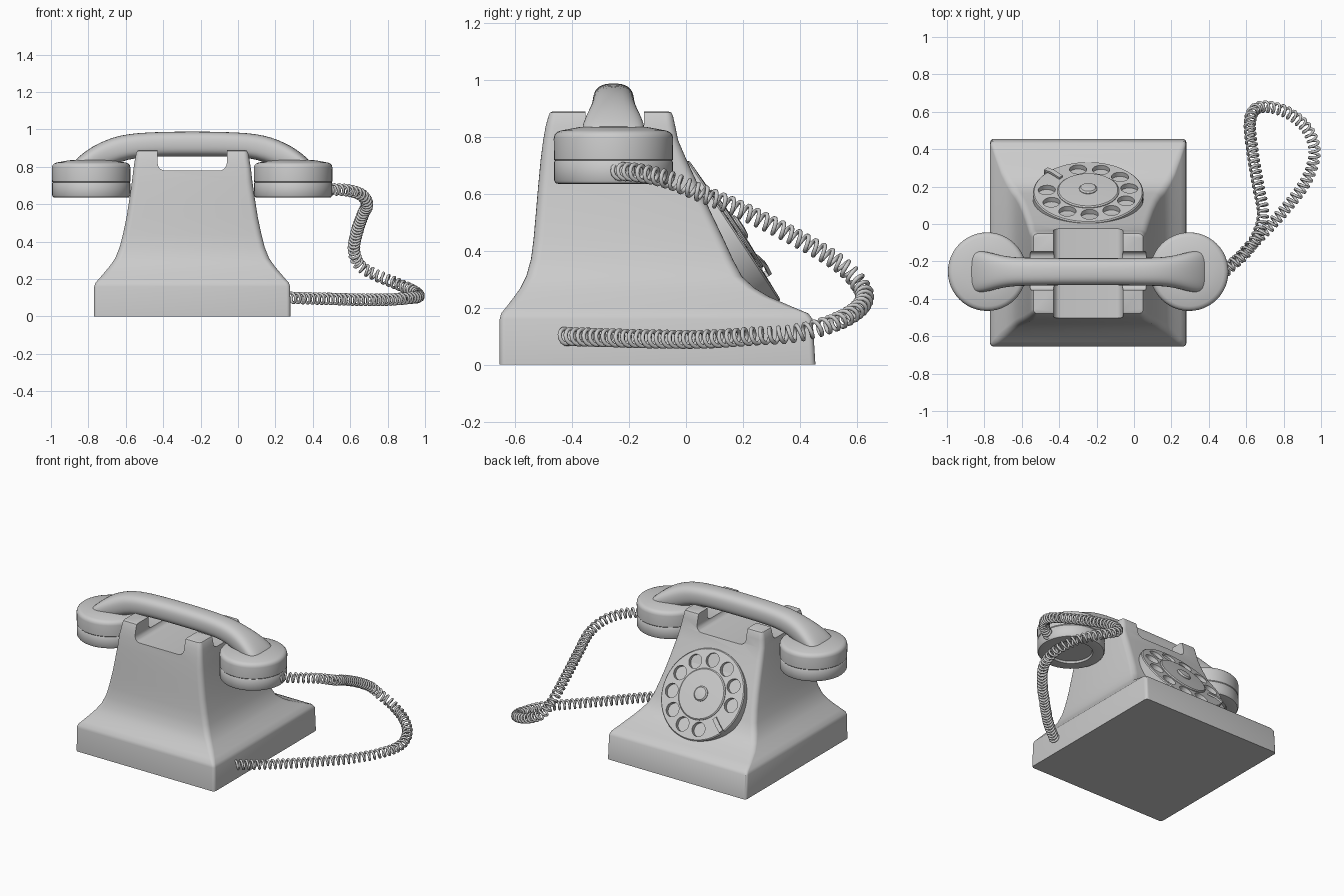
import bpy, bmesh
from math import sin, cos, pi, radians, copysign
from mathutils import Matrix, Vector

if "Cube" in bpy.data.objects:
    bpy.data.objects.remove(bpy.data.objects["Cube"])

CX, HY = -0.245, -0.255   # body centre in x, handset line in y


def finish(name, bm, smooth=35):
    bmesh.ops.recalc_face_normals(bm, faces=bm.faces)
    ob = bpy.data.objects.new(name, bpy.data.meshes.new(name))
    bm.to_mesh(ob.data)
    bm.free()
    bpy.context.collection.objects.link(ob)
    shade(ob, smooth)
    return ob


def shade(ob, angle=35):
    bpy.ops.object.select_all(action='DESELECT')
    bpy.context.view_layer.objects.active = ob
    ob.select_set(True)
    bpy.ops.object.shade_smooth_by_angle(angle=radians(angle))


def loft(name, rings, smooth=35):
    bm = bmesh.new()
    rows = [[bm.verts.new(p) for p in r] for r in rings]
    n = len(rows[0])
    for a, b in zip(rows, rows[1:]):
        for i in range(n):
            bm.faces.new((a[i], a[(i + 1) % n], b[(i + 1) % n], b[i]))
    bm.faces.new(rows[0])
    bm.faces.new(rows[-1])
    return finish(name, bm, smooth)


def lathe(name, profile, matrix, n=48):
    rings = [[matrix @ Vector((r * cos(2 * pi * i / n), r * sin(2 * pi * i / n), z))
              for i in range(n)] for r, z in profile]
    return loft(name, rings)


def rounded_rect(z, hx, y0, y1, r, k=5):
    pts = []
    corners = ((hx - r, y1 - r), (r - hx, y1 - r), (r - hx, y0 + r), (hx - r, y0 + r))
    for c, (x, y) in enumerate(corners):
        for i in range(k + 1):
            a = (c + i / k) * pi / 2
            pts.append((CX + x + r * cos(a), y + r * sin(a), z))
    return pts


def cut(ob, cutter):
    cutter.hide_render = True
    m = ob.modifiers.new("cut", 'BOOLEAN')
    m.object, m.solver = cutter, 'EXACT'
    bpy.context.view_layer.objects.active = ob
    bpy.ops.object.modifier_apply(modifier=m.name)
    bpy.data.objects.remove(cutter)


def rounded_box(name, centre, size, r):
    bm = bmesh.new()
    bmesh.ops.create_cube(bm, size=1, matrix=Matrix.Translation(centre) @ Matrix.Diagonal((*size, 1)))
    bmesh.ops.bevel(bm, geom=bm.edges[:], offset=r, segments=5, profile=0.5, affect='EDGES')
    return finish(name, bm)


# Flared body: z, half width, back y, front y, corner radius
sections = [
    (0.00, .525, -.655, .455, .02), (0.16, .524, -.655, .445, .02),
    (0.18, .517, -.650, .430, .02), (0.205, .495, -.630, .370, .025),
    (0.24, .465, -.603, .290, .03), (0.27, .440, -.582, .240, .03),
    (0.31, .412, -.562, .197, .035), (0.37, .388, -.545, .165, .035),
    (0.44, .370, -.536, .133, .035), (0.53, .351, -.528, .090, .035),
    (0.625, .336, -.520, .046, .035), (0.72, .322, -.511, .002, .035),
    (0.79, .314, -.502, -.028, .03), (0.84, .306, -.493, -.038, .03),
    (0.875, .299, -.483, -.046, .025), (0.886, .293, -.478, -.052, .02),
    (0.89, .283, -.468, -.062, .015)]
body = loft("body", [rounded_rect(*s) for s in sections])

# Cradle: a notch front to back and a channel side to side leave four prongs
cut(body, rounded_box("notch_cutter", (CX, HY, .98), (.37, 1.2, .4), .04))
cut(body, rounded_box("channel_cutter", (CX, -.25, 1.01), (1.2, .205, .4), .03))
shade(body)

# Dial, tilted onto the sloping face
dial = Matrix.Translation((CX, .172, .473)) @ Matrix.Rotation(radians(-56.7), 4, 'X')
plate = lathe("dial_plate", [(.28, -.12), (.295, -.10), (.295, -.006), (.289, 0), (.17, .004)], dial, 64)
bm = bmesh.new()
for i in range(10):
    a = radians(104 - 32 * i)
    bmesh.ops.create_cone(bm, cap_ends=True, segments=24, radius1=.046, radius2=.046, depth=.06,
                          matrix=dial @ Matrix.Translation((.222 * cos(a), .222 * sin(a), .005)))
cut(plate, finish("finger_hole_cutter", bm))
shade(plate)
lathe("dial_centre", [(.165, -.01), (.165, .008), (.158, .014), (.06, .018)], dial)
lathe("dial_knob", [(.048, 0), (.048, .022), (.04, .03), (.015, .033)], dial, 24)

# Finger stop in the gap between the holes
a = radians(140)
stop = [(.295, .0), (.295, .018), (.25, .022), (.19, .012)]
rings = []
for r, z in stop:
    p = Vector((r * cos(a), r * sin(a) , z))
    side = Vector((-sin(a), cos(a), 0)) * .014
    up = Vector((0, 0, .006))
    rings.append([dial @ q for q in (p - side - up, p + side - up, p + side + up, p - side + up)])
loft("finger_stop", rings)

# Handset ear and mouth pieces
for name, side in (("earpiece", -1), ("mouthpiece", 1)):
    at = Matrix.Translation((CX + side * .54, HY, 0))
    lathe(name + "_cap", [(.13, .65), (.135, .637), (.19, .635), (.203, .638), (.209, .648),
                          (.209, .712), (.205, .718), (.16, .718)], at)
    lathe(name + "_cup", [(.16, .715), (.205, .716), (.209, .721), (.21, .795), (.207, .808),
                          (.198, .818), (.185, .823), (.12, .835), (.03, .84)], at)

# Handset grip: offset from centre, top z, bottom z, half width
half = [(.0, .99, .855, .073), (.16, .988, .855, .073), (.30, .982, .85, .075),
        (.39, .968, .825, .077), (.46, .945, .79, .086), (.53, .912, .765, .105),
        (.585, .873, .755, .115), (.625, .838, .75, .108), (.645, .81, .755, .09)]
spine = [(-x, t, b, w) for x, t, b, w in half[:0:-1]] + half
rings = []
for x, top, bot, w in spine:
    ring = []
    for i in range(20):
        c, s = cos(2 * pi * i / 20), sin(2 * pi * i / 20)
        c, s = (copysign(abs(v) ** .75, v) for v in (c, s))
        ring.append((CX + x, HY + w * c, (top + bot) / 2 + (top - bot) / 2 * s))
    rings.append(ring)
grip = loft("handset_grip", rings, 60)
grip.modifiers.new("smooth", 'SUBSURF').levels = 1

# Coiled cord: a helix wound round a smooth path
path = [Vector(p) for p in (
    (.46, -.26, .68), (.58, -.17, .675), (.66, -.06, .65), (.69, .06, .60), (.665, .20, .54),
    (.635, .38, .45), (.62, .54, .355), (.65, .615, .275), (.73, .625, .225), (.84, .585, .18),
    (.93, .50, .14), (.965, .38, .11), (.92, .23, .10), (.80, .07, .09), (.64, -.10, .09),
    (.46, -.28, .095), (.27, -.44, .10))]
ext = [2 * path[0] - path[1]] + path + [2 * path[-1] - path[-2]]
dense = []
for i in range(1, len(ext) - 2):
    p0, p1, p2, p3 = ext[i - 1:i + 3]
    for k in range(40):
        t = k / 40
        dense.append(.5 * (2 * p1 + (p2 - p0) * t + (2 * p0 - 5 * p1 + 4 * p2 - p3) * t * t
                           + (3 * p1 - p0 - 3 * p2 + p3) * t ** 3))
coil, normal, dist = [], Vector((0, 0, 1)), 0
PITCH, STEP = .033, .033 / 12
for p, q in zip(dense, dense[1:]):
    d = q - p
    tan = d.normalized()
    normal = (normal - tan * normal.dot(tan)).normalized()
    binormal = tan.cross(normal)
    while len(coil) * STEP < dist + d.length:
        s = len(coil) * STEP
        ang = 2 * pi * s / PITCH
        coil.append(p + tan * (s - dist) + .027 * (normal * cos(ang) + binormal * sin(ang)))
    dist += d.length
curve = bpy.data.curves.new("cord", 'CURVE')
curve.dimensions = '3D'
curve.bevel_depth, curve.bevel_resolution, curve.use_fill_caps = .0075, 2, True
spl = curve.splines.new('POLY')
spl.points.add(len(coil) - 1)
for pt, co in zip(spl.points, coil):
    pt.co = (*co, 1)
spl.use_smooth = True
bpy.context.collection.objects.link(bpy.data.objects.new("cord", curve))
